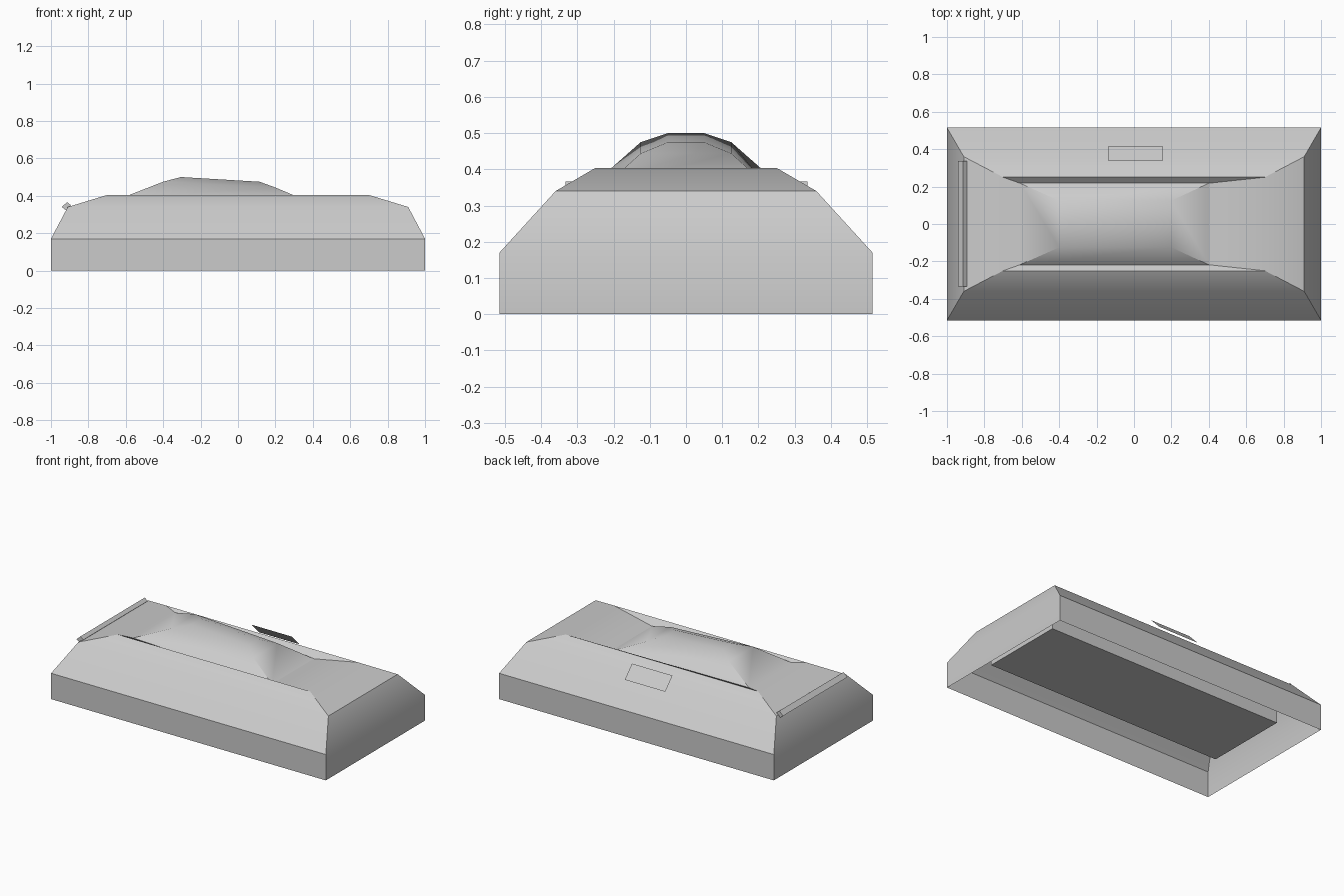
import bpy, bmesh, math

if "Cube" in bpy.data.objects:
    bpy.data.objects.remove(bpy.data.objects["Cube"])


def finish(name, bm, smooth=False):
    mesh = bpy.data.meshes.new(name)
    bm.to_mesh(mesh)
    bm.free()
    obj = bpy.data.objects.new(name, mesh)
    bpy.context.collection.objects.link(obj)
    if smooth:
        bpy.ops.object.select_all(action='DESELECT')
        obj.select_set(True)
        bpy.context.view_layer.objects.active = obj
        bpy.ops.object.shade_smooth_by_angle(angle=math.radians(30))
    return obj


def bridge(bm, a, b):
    n = len(a)
    for i in range(n):
        j = (i + 1) % n
        bm.faces.new((a[i], a[j], b[j], b[i]))


# Hull shell: stacked rectangles (x rear, x front, half width, z rear, z front),
# open underneath, with a sunken groove around the raised canopy
sections = [
    (-1.00, 1.00, 0.515, 0.000, 0.000),
    (-1.00, 1.00, 0.515, 0.170, 0.170),
    (-0.91, 0.91, 0.360, 0.340, 0.340),
    (-0.70, 0.70, 0.250, 0.404, 0.404),
    (-0.61, 0.40, 0.218, 0.393, 0.360),
    (-0.40, 0.20, 0.125, 0.475, 0.444),
    (-0.305, 0.115, 0.050, 0.500, 0.475),
]
bm = bmesh.new()
rings = [[bm.verts.new(p) for p in ((x0, -y, z0), (x1, -y, z1), (x1, y, z1), (x0, y, z0))]
         for x0, x1, y, z0, z1 in sections]
for lower, upper in zip(rings, rings[1:]):
    bridge(bm, lower, upper)
bm.faces.new(rings[-1])
finish("hull_shell", bm, smooth=True)

# Underside block inside the hull
bm = bmesh.new()
bmesh.ops.create_cube(bm, size=1)
for v in bm.verts:
    v.co = (v.co.x * 1.72, v.co.y * 0.56, 0.10 if v.co.z < 0 else 0.33)
finish("underside_block", bm)

# Rear bar: tilted rectangular section run across the hull
bm = bmesh.new()
section = [(-0.942, 0.340), (-0.920, 0.323), (-0.893, 0.349), (-0.914, 0.366)]
ends = [[bm.verts.new((x, y, z)) for x, z in section] for y in (-0.333, 0.336)]
bridge(bm, *ends)
for end in ends:
    bm.faces.new(end)
bmesh.ops.recalc_face_normals(bm, faces=bm.faces)
finish("rear_bar", bm)

# Thin plate floating over the back slope
bm = bmesh.new()
bm.faces.new([bm.verts.new(p) for p in ((-0.14, 0.34, 0.393), (0.155, 0.34, 0.393),
                                        (0.155, 0.415, 0.315), (-0.14, 0.415, 0.315))])
bmesh.ops.reverse_faces(bm, faces=bm.faces)
finish("side_plate", bm)
